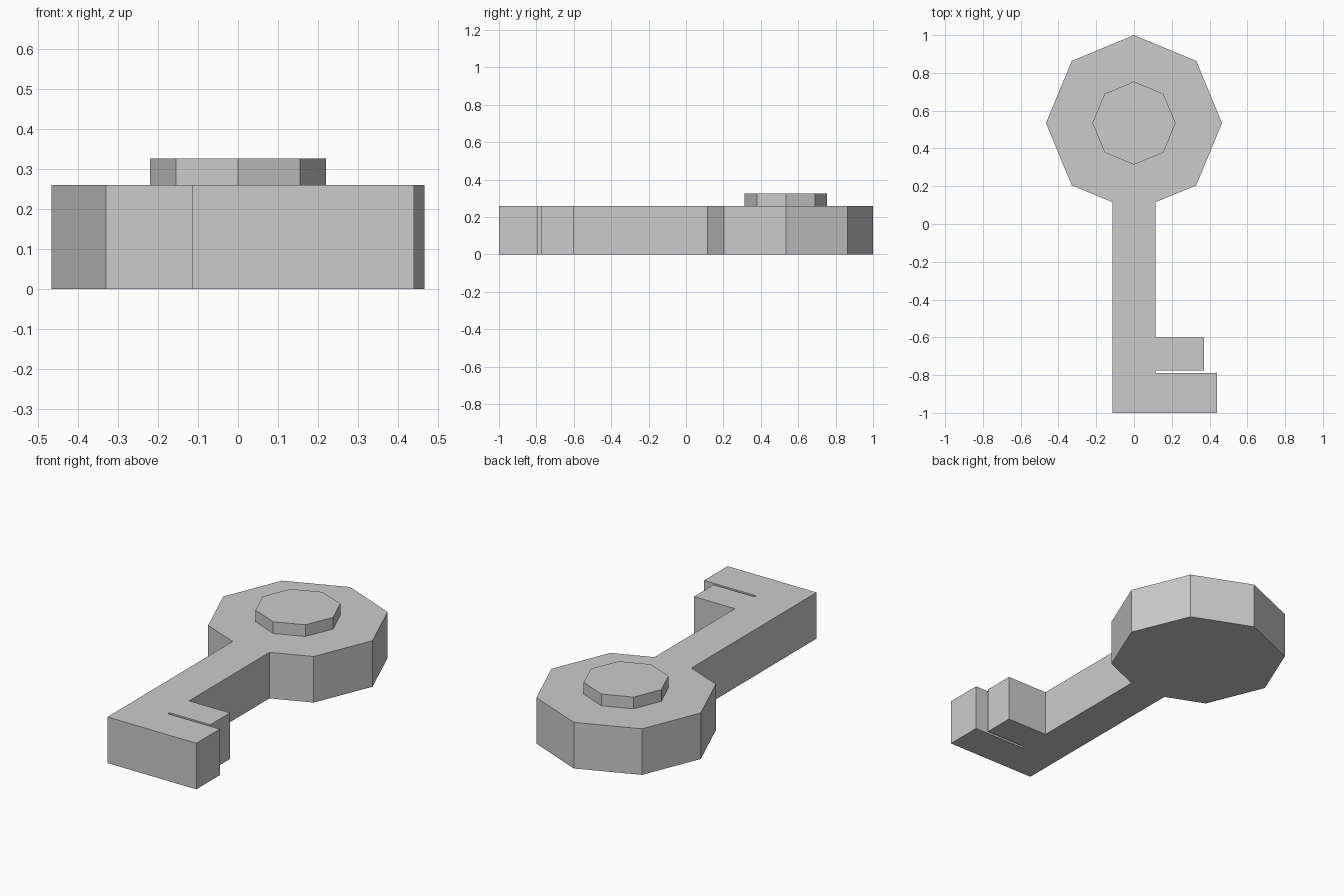
import bpy, bmesh
from math import sin, cos, pi

cube = bpy.data.objects.get("Cube")
if cube:
    bpy.data.objects.remove(cube, do_unlink=True)

grey = bpy.data.materials.new("plain_grey")
grey.use_nodes = True
colour = (0.6, 0.6, 0.6, 1)
grey.diffuse_color = colour
grey.node_tree.nodes["Principled BSDF"].inputs["Base Color"].default_value = colour

BOW_Y = 0.534
BOW_R = 0.466
THICK = 0.26


def octagon_point(radius, step):
    """Corner of an octagon round the bow centre, counted from the back."""
    a = pi / 2 + step * pi / 4
    return (radius * cos(a), BOW_Y + radius * sin(a))


def prism(name, outline, z0, z1):
    """Flat-sided solid from a counter-clockwise outline."""
    bm = bmesh.new()
    base = bm.faces.new([bm.verts.new((x, y, z0)) for x, y in outline])
    top = bmesh.ops.extrude_face_region(bm, geom=[base], use_keep_orig=True)
    verts = [g for g in top["geom"] if isinstance(g, bmesh.types.BMVert)]
    bmesh.ops.translate(bm, verts=verts, vec=(0, 0, z1 - z0))
    bmesh.ops.recalc_face_normals(bm, faces=bm.faces)
    mesh = bpy.data.meshes.new(name)
    bm.to_mesh(mesh)
    bm.free()
    mesh.materials.append(grey)
    obj = bpy.data.objects.new(name, mesh)
    bpy.context.collection.objects.link(obj)
    return obj


# Key body: octagonal bow, straight shaft and two teeth in one outline
w = 0.115
bow = [octagon_point(BOW_R, s) for s in (-3, -2, -1, 0, 1, 2, 3)]
shaft_left = [(-w, 0.116), (-w, -1.0)]
teeth = [(0.44, -1.0), (0.44, -0.79), (w, -0.79),
         (w, -0.775), (0.37, -0.775), (0.37, -0.6), (w, -0.6)]
prism("key_body", bow + shaft_left + teeth + [(w, 0.116)], 0, THICK)

# Raised disc on the bow
prism("bow_disc", [octagon_point(0.22, s) for s in range(8)], THICK, 0.326)
